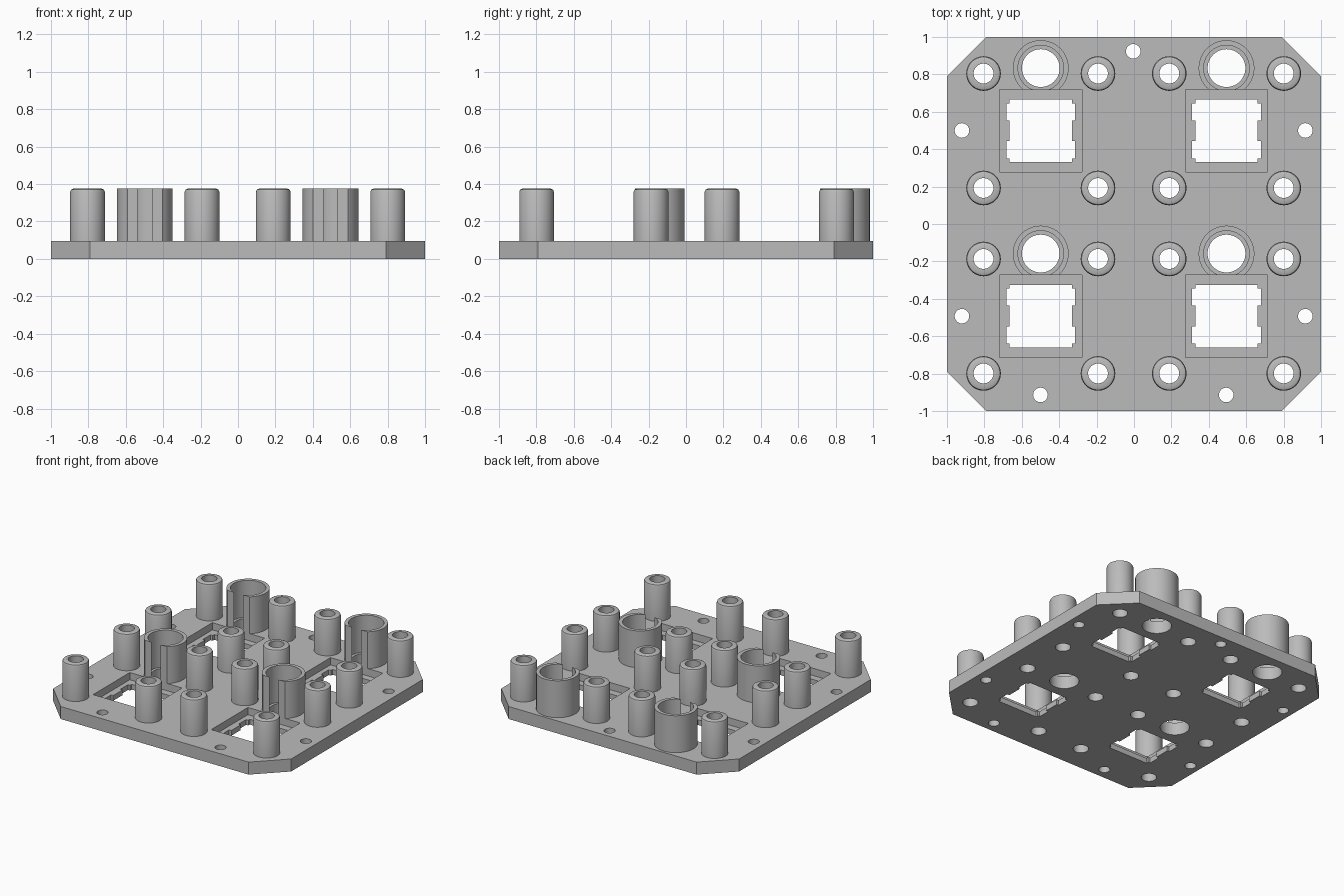
import bpy, bmesh, math

if "Cube" in bpy.data.objects:
    bpy.data.objects.remove(bpy.data.objects["Cube"])

T, TOP = 0.095, 0.375                       # plate thickness, post height
LEDGE = 0.04                                # thickness left under each recess
CELLS = [(x, y) for x in (-0.4985, 0.4945) for y in (-0.493, 0.4985)]
POST_OFF = 0.306
TUBE_DY, TUBE_R, TUBE_IN, CUT = 0.335, 0.149, 0.122, 0.116

grey = bpy.data.materials.new("light grey")
grey.diffuse_color = (0.5, 0.5, 0.5, 1)
grey.use_nodes = True
grey.node_tree.nodes["Principled BSDF"].inputs["Base Color"].default_value = grey.diffuse_color


def finish(bm, name, smooth=False):
    bmesh.ops.recalc_face_normals(bm, faces=bm.faces)
    me = bpy.data.meshes.new(name)
    bm.to_mesh(me)
    bm.free()
    me.materials.append(grey)
    ob = bpy.data.objects.new(name, me)
    bpy.context.collection.objects.link(ob)
    if smooth:
        smooth_object(ob)
    return ob


def smooth_object(ob):
    bpy.ops.object.select_all(action='DESELECT')
    ob.select_set(True)
    bpy.context.view_layer.objects.active = ob
    bpy.ops.object.shade_smooth_by_angle(angle=math.radians(30))


def prism(bm, pts, z0, z1):
    lo = [bm.verts.new((x, y, z0)) for x, y in pts]
    hi = [bm.verts.new((x, y, z1)) for x, y in pts]
    bm.faces.new(lo[::-1])
    bm.faces.new(hi)
    n = len(pts)
    for i in range(n):
        j = (i + 1) % n
        bm.faces.new((lo[i], lo[j], hi[j], hi[i]))


def circle(cx, cy, r, n=48):
    return [(cx + r * math.cos(math.tau * i / n), cy + r * math.sin(math.tau * i / n))
            for i in range(n)]


def rect(cx, cy, h):
    return [(cx - h, cy - h), (cx + h, cy - h), (cx + h, cy + h), (cx - h, cy + h)]


def subtract(ob, cutter):
    mod = ob.modifiers.new("cut", 'BOOLEAN')
    mod.operation, mod.solver, mod.object = 'DIFFERENCE', 'EXACT', cutter
    bpy.ops.object.select_all(action='DESELECT')
    ob.select_set(True)
    bpy.context.view_layer.objects.active = ob
    bpy.ops.object.modifier_apply(modifier=mod.name)
    bpy.data.objects.remove(cutter)


# Base plate with chamfered corners
c = 0.79
bm = bmesh.new()
prism(bm, [(-c, -1), (c, -1), (1, -c), (1, c), (c, 1), (-c, 1), (-1, c), (-1, -c)], 0, T)
plate = finish(bm, "base_plate")

# Round holes and square recesses
bm = bmesh.new()
posts = [(x + sx * POST_OFF, y + sy * POST_OFF)
         for x, y in CELLS for sx in (-1, 1) for sy in (-1, 1)]
for x, y in posts:
    prism(bm, circle(x, y, 0.053), -0.1, 0.3)
for x, y in CELLS:
    prism(bm, circle(x, y + TUBE_DY, 0.101), -0.1, 0.3)
    prism(bm, rect(x, y, 0.22), LEDGE, 0.3)
screws = [(-0.004, 0.923), (-0.92, 0.5), (0.916, 0.5), (-0.92, -0.493),
          (0.916, -0.493), (-0.5, -0.914), (0.493, -0.914)]
for x, y in screws:
    prism(bm, circle(x, y, 0.039, 32), -0.1, 0.3)
subtract(plate, finish(bm, "hole_cutter"))

# Square openings with two notches on each side
a, b, n0, n1 = 0.166, 0.184, 0.056, 0.147
side = [(a, -a), (a, -n1), (b, -n1), (b, -n0), (a, -n0),
        (a, n0), (b, n0), (b, n1), (a, n1), (a, a)]
outline = side + [(-x, -y) for x, y in side]
bm = bmesh.new()
for x, y in CELLS:
    prism(bm, [(x + u, y + v) for u, v in outline], -0.1, 0.3)
subtract(plate, finish(bm, "opening_cutter"))
smooth_object(plate)

# Hollow posts: revolved profile with a softened top rim
profile = [(0.0925, T), (0.0925, TOP - 0.016), (0.088, TOP - 0.005),
           (0.077, TOP), (0.053, TOP), (0.053, T)]
for k, (x, y) in enumerate(posts):
    bm = bmesh.new()
    rings = [[bm.verts.new((px, py, z)) for px, py in circle(x, y, r)] for r, z in profile]
    for r0, r1 in zip(rings, rings[1:]):
        for i in range(48):
            j = (i + 1) % 48
            bm.faces.new((r0[i], r0[j], r1[j], r1[i]))
    finish(bm, f"post_{k + 1}", True)


# Open tubes, sliced flat along the recess edge so a slot faces front
def arc(r, n=48):
    g = math.acos(CUT / r)
    return [(r * math.sin(t), -r * math.cos(t))
            for t in (g + (math.tau - 2 * g) * i / n for i in range(n + 1))]


for k, (x, y) in enumerate(CELLS):
    bm = bmesh.new()
    ring = arc(TUBE_R) + arc(TUBE_IN)[::-1]
    prism(bm, [(x + u, y + TUBE_DY + v) for u, v in ring], T, TOP)
    finish(bm, f"slotted_tube_{k + 1}", True)
